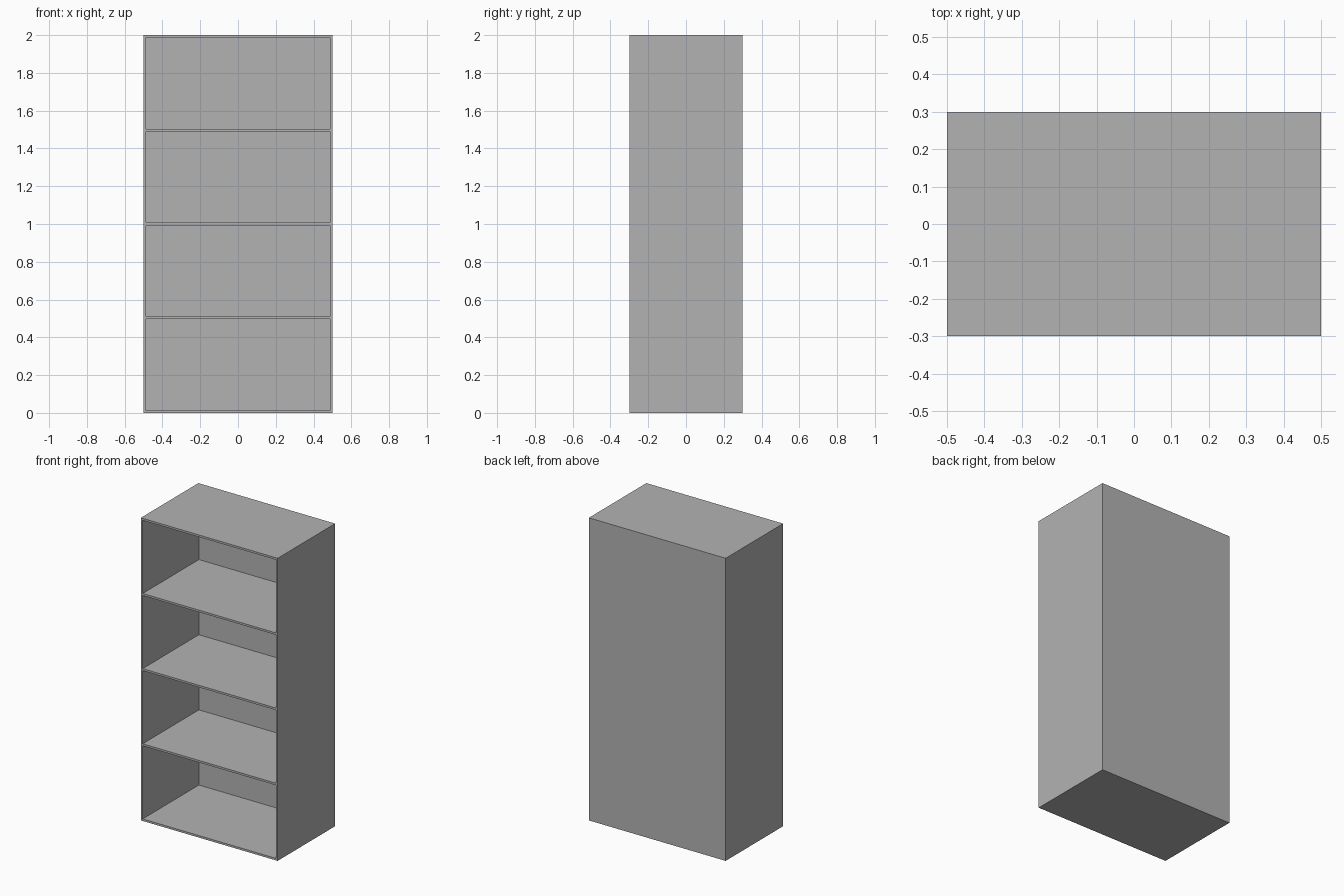
import bpy
import bmesh
from mathutils import Matrix, Vector

WIDTH, DEPTH, HEIGHT = 1.0, 0.6, 2.0
BOARD = HEIGHT / 150      # board thickness
BAYS = 4

default = bpy.data.objects.get("Cube")
if default:
    bpy.data.objects.remove(default, do_unlink=True)

# Single grey finish
grey = bpy.data.materials.new("plain_grey")
grey.use_nodes = True
colour = (0.45, 0.45, 0.45, 1)
grey.diffuse_color = colour
shader = next(n for n in grey.node_tree.nodes if n.type == "BSDF_PRINCIPLED")
shader.inputs["Base Color"].default_value = colour


def box(size, centre):
    bm = bmesh.new()
    place = Matrix.Translation(centre) @ Matrix.Diagonal((*size, 1))
    bmesh.ops.create_cube(bm, size=1, matrix=place)
    return bm


def finish(bm, name):
    bm.normal_update()
    mesh = bpy.data.meshes.new(name)
    bm.to_mesh(mesh)
    bm.free()
    mesh.materials.append(grey)
    obj = bpy.data.objects.new(name, mesh)
    bpy.context.collection.objects.link(obj)
    return obj


# Carcass: a box whose front is inset and hollowed back to the rear panel
bm = box((WIDTH, DEPTH, HEIGHT), (0, 0, HEIGHT / 2))
bm.normal_update()
front = min(bm.faces, key=lambda f: f.calc_center_median().y)
bmesh.ops.inset_region(bm, faces=[front], thickness=BOARD, use_even_offset=True)
pushed = bmesh.ops.extrude_discrete_faces(bm, faces=[front])["faces"]
bmesh.ops.translate(bm, verts=pushed[0].verts, vec=Vector((0, DEPTH - BOARD, 0)))
finish(bm, "carcass")

# Shelves: evenly spaced boards, flush with the front edge
pitch = (HEIGHT - BOARD) / BAYS
for i in range(1, BAYS):
    size = (WIDTH - 2 * BOARD, DEPTH - BOARD, BOARD)
    centre = (0, -BOARD / 2, i * pitch + BOARD / 2)
    finish(box(size, centre), f"shelf_{i}")
